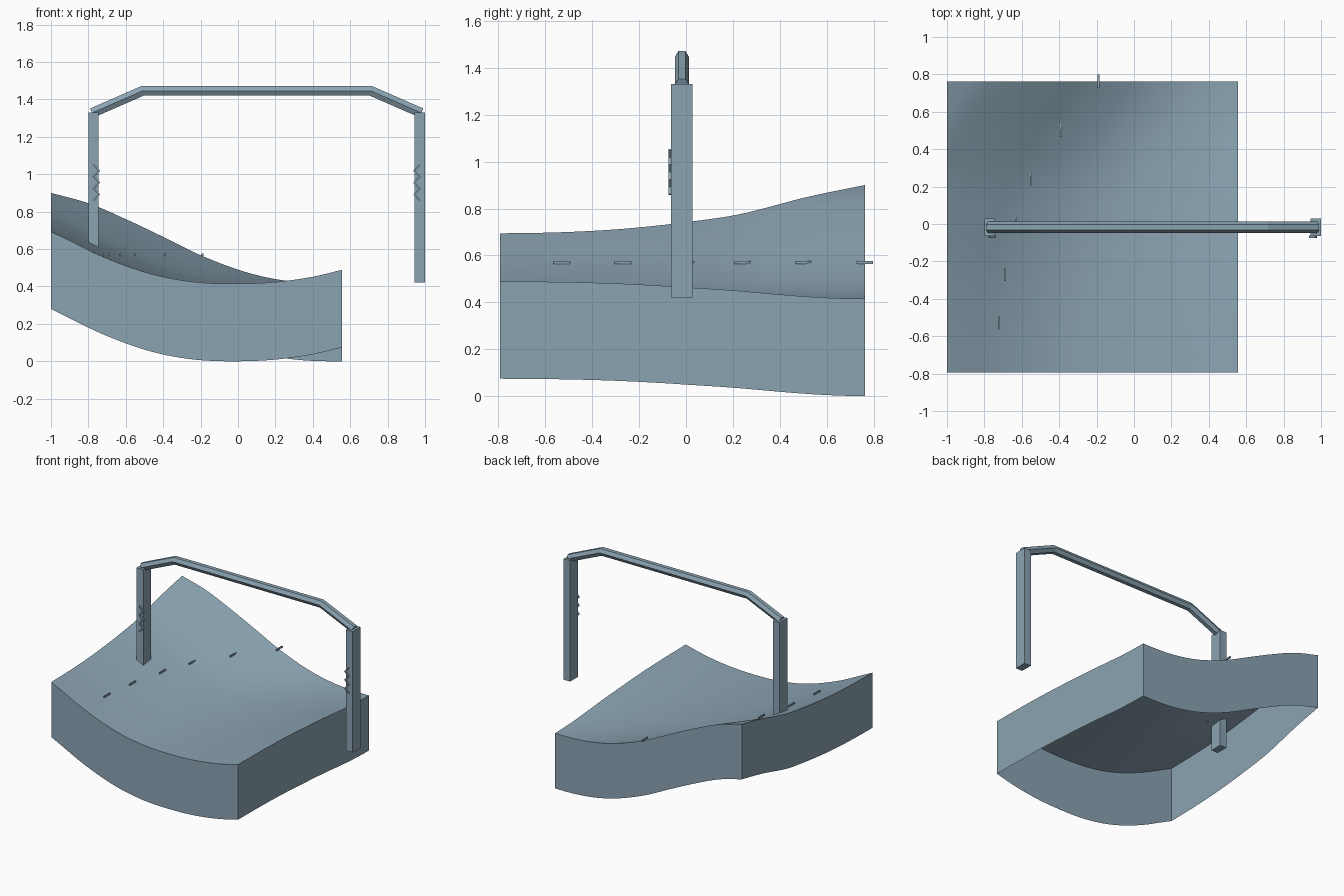
import bpy, bmesh, math
from mathutils import Vector

cube = bpy.data.objects.get("Cube")
if cube:
    bpy.data.objects.remove(cube)

mat = bpy.data.materials.new("blue grey")
mat.use_nodes = True
mat.diffuse_color = (0.26, 0.37, 0.45, 1)
mat.node_tree.nodes["Principled BSDF"].inputs["Base Color"].default_value = mat.diffuse_color

X0, X1 = -1.0, 0.557
Y0, Y1 = -0.793, 0.763
DEPTH = 0.415
POST_Y = -0.0175
# Slope cross-section, and how far it slides sideways along the depth
SLOPE = [(-1.54, .90), (-1.34, .845), (-1.14, .76), (-.94, .665), (-.74, .567), (-.54, .49),
         (-.38, .447), (-.2, .421), (0, .415), (.2, .424), (.4, .452), (.56, .49)]
SHIFT = [(-.793, 0), (-.53, .01), (-.27, .04), (0, .10), (.24, .18), (.5, .34), (.763, .54)]


def smooth_lookup(table, t):
    """Cubic interpolation through a short table of points."""
    last = len(table) - 1
    i = 0
    while i < last - 1 and t > table[i + 1][0]:
        i += 1

    def tangent(k):
        a, b = table[max(k - 1, 0)], table[min(k + 1, last)]
        return (b[1] - a[1]) / (b[0] - a[0])

    (xa, ya), (xb, yb) = table[i], table[i + 1]
    h = xb - xa
    u = min(max((t - xa) / h, 0), 1)
    return (ya * (1 + 2 * u) * (1 - u) ** 2 + tangent(i) * h * u * (1 - u) ** 2
            + yb * u * u * (3 - 2 * u) + tangent(i + 1) * h * u * u * (u - 1))


def height(x, y):
    return smooth_lookup(SLOPE, x - smooth_lookup(SHIFT, y))


def add_object(name, bm, smooth=False):
    mesh = bpy.data.meshes.new(name)
    bm.to_mesh(mesh)
    bm.free()
    mesh.materials.append(mat)
    obj = bpy.data.objects.new(name, mesh)
    bpy.context.collection.objects.link(obj)
    if smooth:
        bpy.ops.object.select_all(action='DESELECT')
        obj.select_set(True)
        bpy.context.view_layer.objects.active = obj
        bpy.ops.object.shade_smooth_by_angle(angle=math.radians(30))
    return obj


def add_box(name, center, size):
    bm = bmesh.new()
    bmesh.ops.create_cube(bm, size=1)
    bmesh.ops.scale(bm, vec=size, verts=bm.verts)
    bmesh.ops.translate(bm, vec=center, verts=bm.verts)
    return add_object(name, bm)


def sweep(name, path, section):
    """Sweep a (y, normal) section along a path in the xz plane, with mitred bends."""
    bm = bmesh.new()
    rings = []
    pts = [Vector(p) for p in path]
    for i, p in enumerate(pts):
        before = (p - pts[i - 1]).normalized() if i else None
        after = (pts[i + 1] - p).normalized() if i < len(pts) - 1 else None
        before, after = before or after, after or before
        along = (before + after).normalized()
        normal = Vector((-along.z, 0, along.x)) / along.dot(before)
        rings.append([bm.verts.new(p + Vector((0, a, 0)) + normal * b) for a, b in section])
    n = len(section)
    for r, s in zip(rings, rings[1:]):
        for k in range(n):
            bm.faces.new((r[k], r[(k + 1) % n], s[(k + 1) % n], s[k]))
    bm.faces.new(rings[0])
    bm.faces.new(rings[-1])
    bmesh.ops.recalc_face_normals(bm, faces=bm.faces)
    return add_object(name, bm)


# Curved ground with side walls, open underneath
N = 40
bm = bmesh.new()
grid = []
for j in range(N + 1):
    y = Y0 + (Y1 - Y0) * j / N
    row = []
    for i in range(N + 1):
        x = X0 + (X1 - X0) * i / N
        row.append(bm.verts.new((x, y, height(x, y))))
    grid.append(row)
for a, b in zip(grid, grid[1:]):
    for i in range(N):
        bm.faces.new((a[i], a[i + 1], b[i + 1], b[i]))
rim = [e for e in bm.edges if e.is_boundary]
skirt = bmesh.ops.extrude_edge_only(bm, edges=rim)["geom"]
bmesh.ops.translate(bm, vec=(0, 0, -DEPTH), verts=[v for v in skirt if isinstance(v, bmesh.types.BMVert)])
bmesh.ops.recalc_face_normals(bm, faces=bm.faces)
if grid[N // 2][N // 2].normal.z < 0:
    bmesh.ops.reverse_faces(bm, faces=bm.faces)
add_object("ground", bm, smooth=True)

# Dashes following one level line of the slope
for k, (y, shift) in enumerate(SHIFT[1:]):
    add_box(f"ground_dash_{k + 1}", (shift - 0.73, y, 0.57), (0.009, 0.07, 0.012))

# Posts and their zigzag springs, mirrored about the middle of the arch
MID = 0.1
for side, sign in (("right", -1), ("left", 1)):
    add_box(f"{side}_post", (MID + sign * 0.8725, POST_Y, 0.875), (0.055, 0.092, 0.91))
    zigzag = [(MID + sign * (0.872 if k % 2 == 0 else 0.842), -0.068, 0.86 + k * 0.0317) for k in range(7)]
    sweep(f"{side}_spring", zigzag, [(-.007, -.004), (.007, -.004), (.007, .004), (-.007, .004)])

# Six-sided arch bar resting on the posts
hexagon = [(0.03 * math.cos(k * math.pi / 3), 0.03 * math.sin(k * math.pi / 3)) for k in range(6)]
half = [(0.88, 1.328), (0.61, 1.446)]
path = [(MID - x, POST_Y, z) for x, z in half] + [(MID + x, POST_Y, z) for x, z in reversed(half)]
sweep("arch_bar", path, hexagon)
